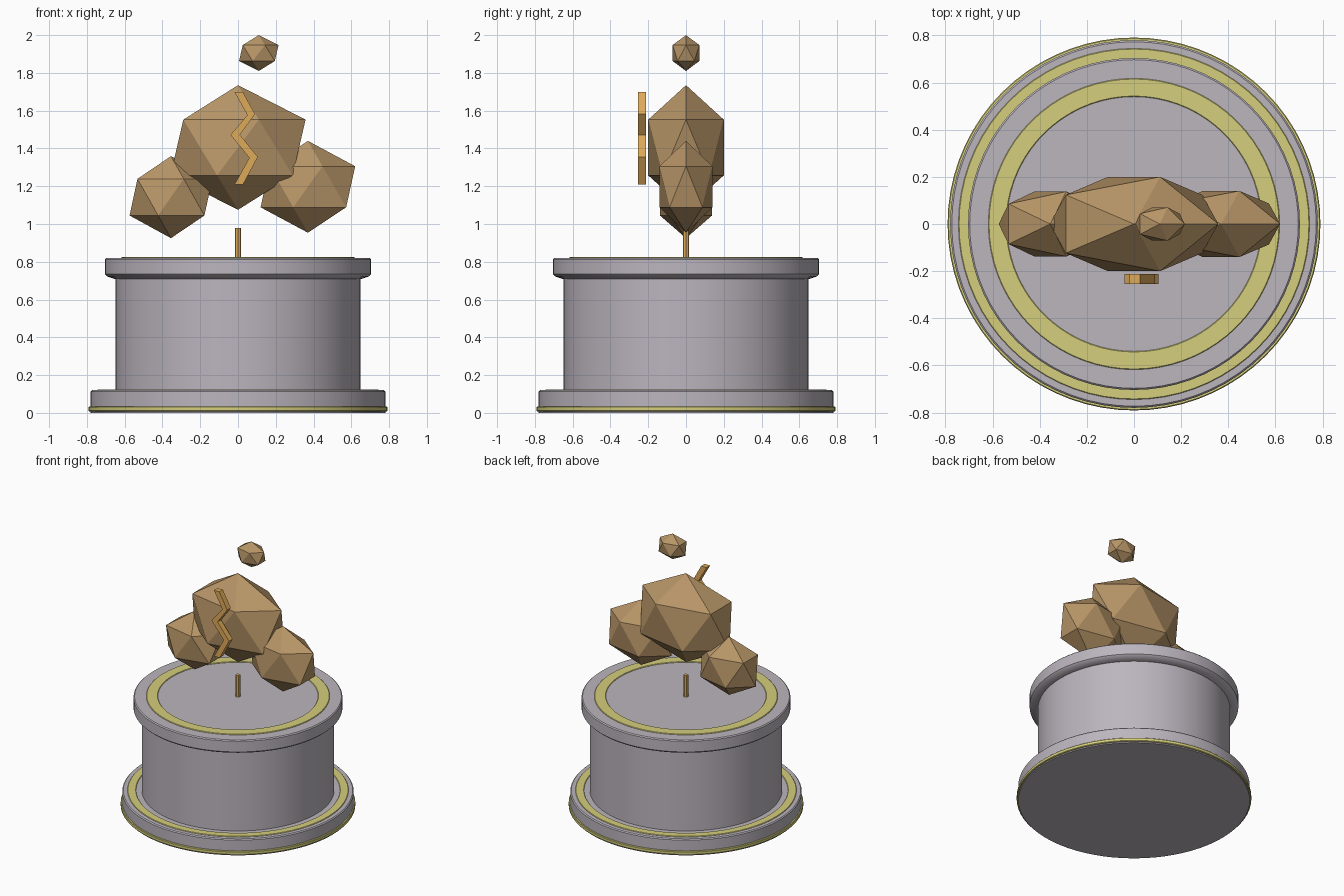
import bpy, bmesh, math
from mathutils import Vector

if "Cube" in bpy.data.objects:
    bpy.data.objects.remove(bpy.data.objects["Cube"])


def material(name, rgb):
    m = bpy.data.materials.new(name)
    m.diffuse_color = (*rgb, 1)
    m.use_nodes = True
    m.node_tree.nodes["Principled BSDF"].inputs["Base Color"].default_value = m.diffuse_color
    return m


GREY = material("pale grey stone", (0.50, 0.465, 0.515))
TRIM = material("yellow trim", (0.66, 0.62, 0.20))
ROCK = material("brown rock", (0.48, 0.305, 0.138))
GOLD = material("golden bolt", (0.73, 0.40, 0.10))


def add_object(name, bm, mat, smooth=False):
    bmesh.ops.recalc_face_normals(bm, faces=bm.faces)
    mesh = bpy.data.meshes.new(name)
    bm.to_mesh(mesh)
    bm.free()
    mesh.materials.append(mat)
    ob = bpy.data.objects.new(name, mesh)
    bpy.context.collection.objects.link(ob)
    if smooth:
        bpy.ops.object.select_all(action='DESELECT')
        ob.select_set(True)
        bpy.context.view_layer.objects.active = ob
        bpy.ops.object.shade_smooth_by_angle(angle=math.radians(30))
    return ob


def lathe(name, profile, mat, closed=False, steps=72):
    """Revolve (radius, z) points around the z axis."""
    bm = bmesh.new()
    pts = profile + profile[:1] if closed else profile
    verts = [bm.verts.new((r, 0, z)) for r, z in pts]
    edges = [bm.edges.new(p) for p in zip(verts, verts[1:])]
    bmesh.ops.spin(bm, geom=verts + edges, cent=(0, 0, 0), axis=(0, 0, 1),
                   angle=2 * math.pi, steps=steps)
    bmesh.ops.remove_doubles(bm, verts=bm.verts, dist=1e-4)
    return add_object(name, bm, mat, True)


def flat_ring(name, inner, outer, z, height):
    c = 0.003
    lathe(name, [(inner, z - 0.01), (inner, z + height - c), (inner + c, z + height),
                 (outer - c, z + height), (outer, z + height - c), (outer, z - 0.01)],
          TRIM, closed=True)


def rock(name, centre, radii):
    bm = bmesh.new()
    bmesh.ops.create_icosphere(bm, subdivisions=1, radius=1)
    for v in bm.verts:
        v.co = Vector(centre) + v.co * Vector(radii)
    add_object(name, bm, ROCK)


# Round pedestal: foot, column and cap
lathe("pedestal_foot", [(0, 0), (0.78, 0), (0.78, 0.113), (0.773, 0.12), (0, 0.12)], GREY)
lathe("pedestal_column", [(0, 0.11), (0.648, 0.11), (0.648, 0.73), (0, 0.73)], GREY)
lathe("pedestal_cap", [(0, 0.71), (0.655, 0.71), (0.692, 0.722), (0.704, 0.734),
                       (0.704, 0.813), (0.697, 0.82), (0, 0.82)], GREY)

# Yellow trim bands
lathe("foot_edge_trim", [(0.76, 0.008), (0.787, 0.008), (0.791, 0.012), (0.791, 0.03),
                         (0.787, 0.034), (0.76, 0.034)], TRIM, closed=True)
flat_ring("foot_top_ring", 0.687, 0.745, 0.12, 0.005)
flat_ring("cap_top_ring", 0.54, 0.618, 0.82, 0.005)

# Short support rod
bm = bmesh.new()
bmesh.ops.create_cone(bm, cap_ends=True, segments=8, radius1=0.017, radius2=0.017, depth=0.17)
bmesh.ops.translate(bm, verts=bm.verts, vec=(0, 0, 0.895))
add_object("support_rod", bm, GOLD)

# Floating faceted rocks
rock("main_rock", (0, 0, 1.405), (0.40, 0.235, 0.33))
rock("left_rock", (-0.355, 0, 1.142), (0.245, 0.162, 0.217))
rock("right_rock", (0.37, 0, 1.197), (0.28, 0.165, 0.243))
rock("top_rock", (0.11, 0, 1.905), (0.117, 0.083, 0.095))

# Zigzag bolt in front of the main rock
left = [(-0.02, 1.70), (0.05, 1.577), (-0.04, 1.472), (0.06, 1.35), (-0.018, 1.21)]
right = [(0.025, 1.70), (0.09, 1.582), (0.01, 1.472), (0.105, 1.355), (0.027, 1.21)]
bm = bmesh.new()
rows = [[bm.verts.new((x, -0.255, z)) for x, z in side] for side in (left, right)]
for i in range(4):
    bm.faces.new((rows[0][i], rows[0][i + 1], rows[1][i + 1], rows[1][i]))
extruded = bmesh.ops.extrude_face_region(bm, geom=bm.faces[:], use_keep_orig=True)
bmesh.ops.translate(bm, vec=(0, 0.042, 0),
                    verts=[g for g in extruded["geom"] if isinstance(g, bmesh.types.BMVert)])
add_object("zigzag_bolt", bm, GOLD)
